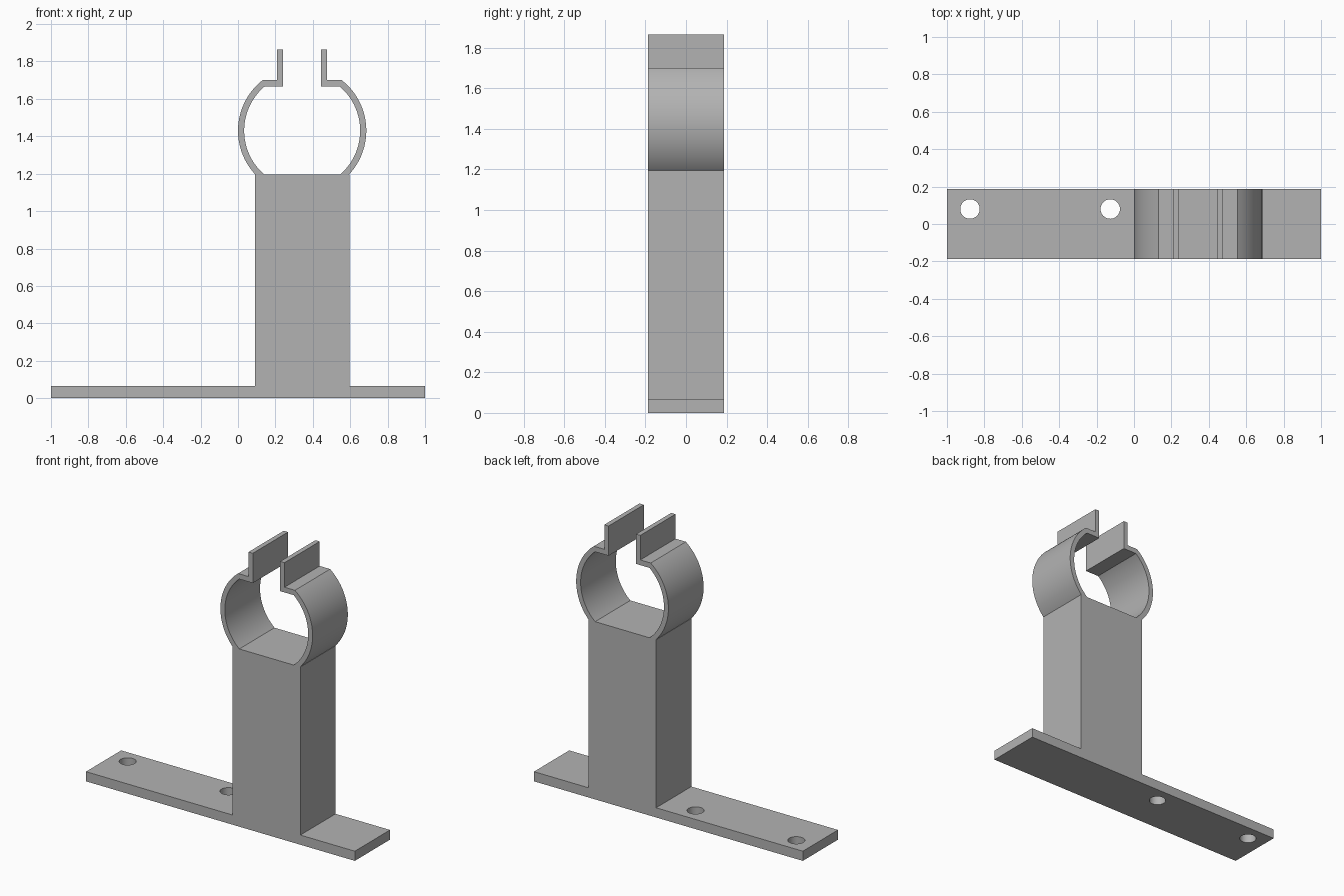
import bpy, bmesh
from math import asin, cos, sin, pi, radians
from mathutils import Matrix

cube = bpy.data.objects.get("Cube")
if cube:
    bpy.data.objects.remove(cube, do_unlink=True)

HALF_DEPTH = 0.187
BASE_TOP, COLUMN_TOP = 0.065, 1.195
RING_X, RING_Z, R_OUT, R_IN = 0.343, 1.43, 0.343, 0.31
SHELF_LOW, SHELF_TOP, TAB_TOP = 1.665, 1.70, 1.865
TAB_IN, TAB_OUT = 0.102, 0.134      # distances from the ring axis
COLUMN_HALF = 0.252

grey = bpy.data.materials.new("plain grey")
grey.use_nodes = True
colour = (0.45, 0.45, 0.45, 1)
grey.diffuse_color = colour
grey.node_tree.nodes["Principled BSDF"].inputs["Base Color"].default_value = colour


def finish(name, bm):
    bmesh.ops.recalc_face_normals(bm, faces=bm.faces)
    mesh = bpy.data.meshes.new(name)
    bm.to_mesh(mesh)
    bm.free()
    obj = bpy.data.objects.new(name, mesh)
    bpy.context.collection.objects.link(obj)
    mesh.materials.append(grey)
    return obj


def extrude_profile(name, outline):
    """Extrude an x-z outline through the full depth."""
    bm = bmesh.new()
    face = bm.faces.new([bm.verts.new((x, -HALF_DEPTH, z)) for x, z in outline])
    moved = bmesh.ops.extrude_face_region(bm, geom=[face])["geom"]
    bmesh.ops.translate(bm, vec=(0, 2 * HALF_DEPTH, 0),
                        verts=[v for v in moved if isinstance(v, bmesh.types.BMVert)])
    return finish(name, bm)


def arc(radius, z_start, z_end, steps=40):
    a, b = (asin((z - RING_Z) / radius) for z in (z_start, z_end))
    return [(radius * cos(a + (b - a) * i / steps),
             RING_Z + radius * sin(a + (b - a) * i / steps)) for i in range(steps + 1)]


def smooth(obj):
    bpy.ops.object.select_all(action='DESELECT')
    obj.select_set(True)
    bpy.context.view_layer.objects.active = obj
    bpy.ops.object.shade_smooth_by_angle(angle=radians(25))


# Base plate and column in one solid
left, right = RING_X - COLUMN_HALF, RING_X + COLUMN_HALF
body = extrude_profile("base_and_column", [
    (-1, 0), (1, 0), (1, BASE_TOP), (right, BASE_TOP), (right, COLUMN_TOP),
    (left, COLUMN_TOP), (left, BASE_TOP), (-1, BASE_TOP)])

# Screw holes through the long end of the base
bm = bmesh.new()
for x in (-0.877, -0.127):
    bmesh.ops.create_cone(bm, cap_ends=True, segments=48, radius1=0.052, radius2=0.052,
                          depth=0.3, matrix=Matrix.Translation((x, 0.08, 0.03)))
cutter = finish("screw_hole_cutter", bm)
cutter.hide_render = True
cut = body.modifiers.new("screw_holes", 'BOOLEAN')
cut.operation, cut.solver, cut.object = 'DIFFERENCE', 'EXACT', cutter
bpy.context.view_layer.objects.active = body
bpy.ops.object.modifier_apply(modifier=cut.name)
bpy.data.objects.remove(cutter, do_unlink=True)
smooth(body)

# Clamp arms: curved wall, flat shelf and upright tab, mirrored about the ring axis
half = arc(R_OUT, COLUMN_TOP, SHELF_TOP) + [
    (TAB_OUT, SHELF_TOP), (TAB_OUT, TAB_TOP), (TAB_IN, TAB_TOP), (TAB_IN, SHELF_LOW),
] + arc(R_IN, SHELF_LOW, COLUMN_TOP)
for name, side in (("clamp_arm_left", 1), ("clamp_arm_right", -1)):
    smooth(extrude_profile(name, [(RING_X + side * x, z) for x, z in half]))
